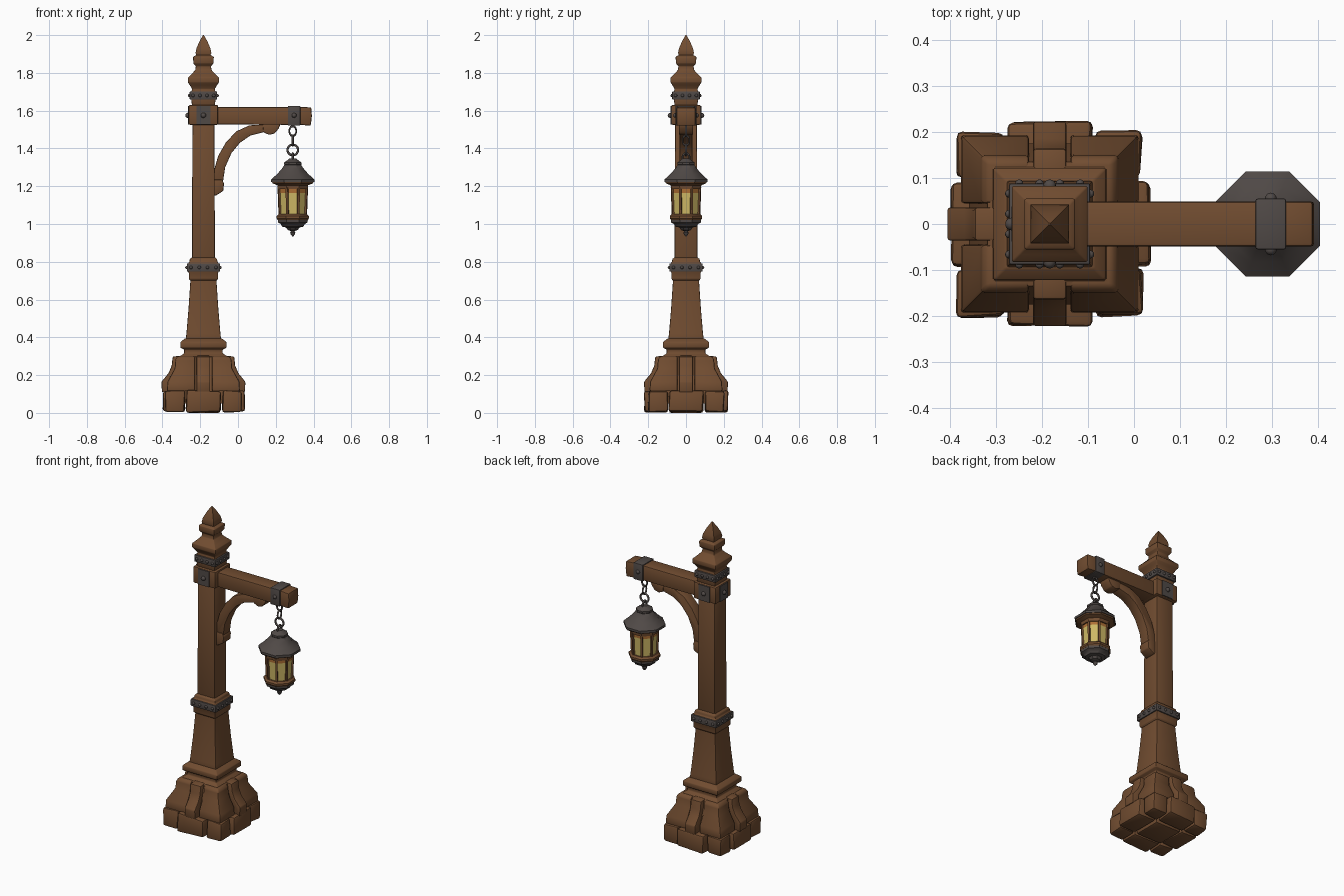
import bpy, bmesh, random
from math import pi, cos, sin, radians
from mathutils import Matrix, Vector

random.seed(4)
if "Cube" in bpy.data.objects:
    bpy.data.objects.remove(bpy.data.objects["Cube"], do_unlink=True)

PX = -0.183   # post axis
LX = 0.29     # lantern axis


def material(name, r, g, b):
    m = bpy.data.materials.new(name)
    m.use_nodes = True
    m.diffuse_color = (r, g, b, 1)
    m.node_tree.nodes["Principled BSDF"].inputs["Base Color"].default_value = (r, g, b, 1)
    return m


WOOD = material("brown_wood", 0.165, 0.073, 0.030)
IRON = material("dark_iron", 0.080, 0.067, 0.062)
YELLOW = material("yellow_glass", 0.62, 0.48, 0.13)
ORANGE = material("orange_glass", 0.42, 0.16, 0.035)


def finish(name, bm, *mats, bevel=0, smooth=True):
    bmesh.ops.recalc_face_normals(bm, faces=bm.faces)
    if bevel:
        edges = [e for e in bm.edges if len(e.link_faces) == 2 and e.calc_face_angle() > 0.5]
        bmesh.ops.bevel(bm, geom=edges, offset=bevel, segments=2, profile=0.5,
                        affect='EDGES', clamp_overlap=True)
    me = bpy.data.meshes.new(name)
    bm.to_mesh(me)
    bm.free()
    for m in mats:
        me.materials.append(m)
    ob = bpy.data.objects.new(name, me)
    bpy.context.collection.objects.link(ob)
    if smooth:
        bpy.ops.object.select_all(action='DESELECT')
        ob.select_set(True)
        bpy.context.view_layer.objects.active = ob
        bpy.ops.object.shade_smooth_by_angle(angle=radians(35))
    return ob


def add_loft(bm, profile, sides, cx, cy=0):
    """Stack regular polygons given as (height, distance to flat)."""
    rings = []
    for z, a in profile:
        r = a / cos(pi / sides)
        rings.append([bm.verts.new((cx + r * cos((i + .5) * 2 * pi / sides),
                                    cy + r * sin((i + .5) * 2 * pi / sides), z))
                      for i in range(sides)])
    for lo, hi in zip(rings, rings[1:]):
        for i in range(sides):
            j = (i + 1) % sides
            bm.faces.new((lo[i], lo[j], hi[j], hi[i]))
    bm.faces.new(rings[0][::-1])
    bm.faces.new(rings[-1])


def loft(name, profile, sides, cx, mat, bevel=0):
    bm = bmesh.new()
    add_loft(bm, profile, sides, cx)
    return finish(name, bm, mat, bevel=bevel)


def add_box(bm, x0, x1, y0, y1, z0, z1, jitter=0):
    m = Matrix.Translation(((x0 + x1) / 2, (y0 + y1) / 2, (z0 + z1) / 2))
    m = m @ Matrix.Diagonal((x1 - x0, y1 - y0, z1 - z0, 1))
    for v in bmesh.ops.create_cube(bm, size=1, matrix=m)["verts"]:
        v.co += Vector([random.uniform(-jitter, jitter) for _ in range(3)])


def add_extrusion(bm, points, half, matrix):
    """Extrude an (x, z) outline along y."""
    front = [bm.verts.new(matrix @ Vector((x, -half, z))) for x, z in points]
    back = [bm.verts.new(matrix @ Vector((x, half, z))) for x, z in points]
    n = len(points)
    bm.faces.new(front)
    bm.faces.new(back[::-1])
    for i in range(n):
        j = (i + 1) % n
        bm.faces.new((front[i], back[i], back[j], front[j]))


def add_ball(bm, x, y, z, r):
    bmesh.ops.create_icosphere(bm, subdivisions=2, radius=r, matrix=Matrix.Translation((x, y, z)))


def quarter(k):
    return Matrix.Translation((PX, 0, 0)) @ Matrix.Rotation(k * pi / 2, 4, 'Z')


# Base: rough stones in a three by three layout
bm = bmesh.new()
spans = [(-0.2, -0.1), (-0.09, 0.09), (0.1, 0.2)]
for i, (x0, x1) in enumerate(spans):
    for j, (y0, y1) in enumerate(spans):
        gx = 0.016 * (i - 1) * (j == 1)
        gy = 0.022 * (j - 1) * (i == 1)
        z0 = 0.006 if (i, j) != (1, 1) else 0.0
        add_box(bm, PX + x0 + min(gx, 0), PX + x1 + max(gx, 0),
                y0 + min(gy, 0), y1 + max(gy, 0), z0, 0.118, 0.005 if z0 else 0)
finish("base_stones", bm, WOOD, bevel=0.012)

# Plinth: core, four corner stones and four sloping buttresses
loft("plinth_core", [(0.05, 0.175), (0.14, 0.175), (0.25, 0.14), (0.295, 0.135), (0.31, 0.1)],
     4, PX, WOOD)
bm = bmesh.new()
for sx in (-1, 1):
    for sy in (-1, 1):
        rings = []
        for z, out in [(0.115, 0.193), (0.165, 0.19), (0.235, 0.152), (0.285, 0.148), (0.3, 0.135)]:
            rings.append([bm.verts.new((PX + sx * x, sy * y, z)) for x, y in
                          ((0.045, 0.045), (out, 0.045), (out, out), (0.045, out))])
        for lo, hi in zip(rings, rings[1:]):
            for i in range(4):
                bm.faces.new((lo[i], lo[i - 1], hi[i - 1], hi[i]))
        bm.faces.new(rings[0])
        bm.faces.new(rings[-1])
finish("plinth_corner_stones", bm, WOOD, bevel=0.007)
bm = bmesh.new()
buttress = [(0.1, 0.11), (0.22, 0.11), (0.222, 0.165), (0.185, 0.21), (0.168, 0.25),
            (0.163, 0.298), (0.1, 0.305)]
for k in range(4):
    add_extrusion(bm, buttress, 0.036, quarter(k))
finish("plinth_buttresses", bm, WOOD, bevel=0.006)

# Post with mouldings
loft("post_foot_moulding", [(0.28, 0.125), (0.3, 0.125), (0.315, 0.102), (0.335, 0.102), (0.345, 0.122),
                            (0.375, 0.122), (0.395, 0.096)], 4, PX, WOOD, 0.004)
loft("post_lower", [(0.385, 0.094), (0.42, 0.09), (0.55, 0.079), (0.7, 0.069), (0.71, 0.069)],
     4, PX, WOOD, 0.004)
loft("post_middle_moulding", [(0.7, 0.07), (0.71, 0.077), (0.74, 0.077), (0.75, 0.082), (0.79, 0.082),
                              (0.8, 0.074), (0.815, 0.072), (0.825, 0.058)], 4, PX, WOOD, 0.003)
loft("post_upper", [(0.8, 0.061), (1.55, 0.058)], 4, PX, WOOD, 0.006)
loft("post_collar", [(1.525, 0.078), (1.63, 0.078)], 4, PX, WOOD, 0.008)
loft("post_cap", [(1.62, 0.06), (1.66, 0.064), (1.70, 0.064), (1.715, 0.06), (1.735, 0.072),
                  (1.75, 0.082), (1.775, 0.082), (1.79, 0.066), (1.815, 0.043), (1.835, 0.04),
                  (1.85, 0.053), (1.885, 0.055), (1.895, 0.036)], 4, PX, WOOD, 0.003)
loft("post_finial", [(1.885, 0.034), (1.905, 0.042), (1.93, 0.037), (1.965, 0.022), (1.99, 0.008), (2.0, 0.002)],
     4, PX, WOOD)

# Iron bands with rivets
for name, z, a in (("lower_band", 0.77, 0.088), ("upper_band", 1.68, 0.073)):
    bm = bmesh.new()
    add_loft(bm, [(z - 0.022, a), (z + 0.022, a)], 4, PX)
    finish(name, bm, IRON, bevel=0.004)
    bm = bmesh.new()
    for k in range(4):
        for t in (-0.75, -0.25, 0.25, 0.75):
            add_ball(bm, *(quarter(k) @ Vector((a, t * a, z))), 0.009)
    finish(name + "_rivets", bm, IRON)

# Collar plates on the three sides away from the arm
bm = bmesh.new()
for k in (1, 2, 3):
    add_extrusion(bm, [(0.07, 1.528), (0.083, 1.528), (0.083, 1.626), (0.07, 1.626)], 0.038, quarter(k))
    add_ball(bm, *(quarter(k) @ Vector((0.083, 0, 1.575))), 0.014)
finish("collar_plates", bm, IRON)

# Arm with a worn end
bm = bmesh.new()
add_extrusion(bm, [(-0.15, 1.527), (0.33, 1.525), (0.385, 1.52), (0.391, 1.57), (0.388, 1.617),
                   (0.33, 1.62), (-0.15, 1.62)], 0.049, Matrix())
finish("arm", bm, WOOD, bevel=0.007)
bm = bmesh.new()
add_box(bm, 0.264, 0.33, -0.055, 0.055, 1.521, 1.626)
finish("arm_strap", bm, IRON, bevel=0.004)
bm = bmesh.new()
for s in (-1, 1):
    add_ball(bm, 0.297, 0.055 * s, 1.575, 0.013)
finish("strap_bolts", bm, IRON)

# Curved brace under the arm
bm = bmesh.new()
inner = [(-0.08, 1.22), (-0.068, 1.3), (-0.035, 1.375), (0.01, 1.43), (0.065, 1.468), (0.15, 1.49)]
outer = [(0.15, 1.528), (0.06, 1.522), (-0.01, 1.49), (-0.065, 1.43), (-0.105, 1.36), (-0.125, 1.29),
         (-0.13, 1.22)]
add_extrusion(bm, inner + outer, 0.034, Matrix())
finish("brace", bm, WOOD, bevel=0.004)
bm = bmesh.new()
add_extrusion(bm, [(-0.13, 1.15), (-0.115, 1.152), (-0.078, 1.175), (-0.074, 1.215), (-0.085, 1.235),
                   (-0.13, 1.235)], 0.038, Matrix())
add_extrusion(bm, [(0.13, 1.53), (0.135, 1.485), (0.165, 1.472), (0.195, 1.48), (0.215, 1.505),
                   (0.225, 1.53)], 0.038, Matrix())
finish("brace_ends", bm, WOOD, bevel=0.005)

# Chain: alternating links
for i, (z, r, squash, turn) in enumerate([(1.492, 0.026, 0.7, 0), (1.442, 0.026, 0.7, 1),
                                          (1.392, 0.028, 1.0, 0), (1.35, 0.024, 0.8, 1)]):
    bpy.ops.mesh.primitive_torus_add(major_radius=r, minor_radius=0.006, major_segments=20,
                                     minor_segments=8, location=(LX, 0, z),
                                     rotation=(pi / 2, 0, turn * pi / 2))
    link = bpy.context.object
    link.name = f"chain_link_{i + 1}"
    link.scale.x = squash
    link.data.materials.append(IRON)
    bpy.ops.object.shade_smooth()

# Lantern roof, rims and base
loft("lantern_roof", [(1.222, 0.114), (1.236, 0.114), (1.265, 0.082), (1.295, 0.056), (1.312, 0.045)],
     8, LX, IRON)
loft("lantern_cap", [(1.308, 0.04), (1.315, 0.046), (1.326, 0.046), (1.335, 0.032), (1.347, 0.018)],
     8, LX, IRON)
loft("lantern_top_rim", [(1.185, 0.079), (1.205, 0.081), (1.215, 0.106), (1.223, 0.11)], 8, LX, WOOD)
loft("lantern_bottom_rim", [(1.022, 0.08), (1.03, 0.086), (1.042, 0.086), (1.052, 0.075)], 8, LX, WOOD)
loft("lantern_base", [(0.935, 0.003), (0.945, 0.011), (0.955, 0.014), (0.962, 0.009), (0.968, 0.026),
                      (0.982, 0.036), (0.986, 0.056), (1.0, 0.064), (1.008, 0.078), (1.026, 0.08)],
     8, LX, IRON)

# Glass: yellow panes inside an orange border
bm = bmesh.new()
add_loft(bm, [(1.045, 0.066), (1.165, 0.071), (1.19, 0.072)], 8, LX)
for f in bm.faces:
    f.material_index = 1
panes = [f for f in bm.faces if len(f.verts) == 4 and f.calc_center_median().z < 1.15]
bmesh.ops.inset_individual(bm, faces=panes, thickness=0.009, use_even_offset=True)
for f in panes:
    f.material_index = 0
finish("lantern_glass", bm, YELLOW, ORANGE, smooth=False)

# Lantern corner bars
bm = bmesh.new()
for i in range(8):
    a = (i + .5) * pi / 4
    rings = []
    for z, r in ((1.045, 0.073), (1.192, 0.079)):
        m = Matrix.Translation((LX, 0, 0)) @ Matrix.Rotation(a, 4, 'Z')
        rings.append([bm.verts.new(m @ Vector((r + dx, dy, z))) for dx, dy in
                      ((-.006, -.006), (.006, -.006), (.006, .006), (-.006, .006))])
    for k in range(4):
        bm.faces.new((rings[0][k - 1], rings[0][k], rings[1][k], rings[1][k - 1]))
finish("lantern_bars", bm, WOOD, smooth=False)
